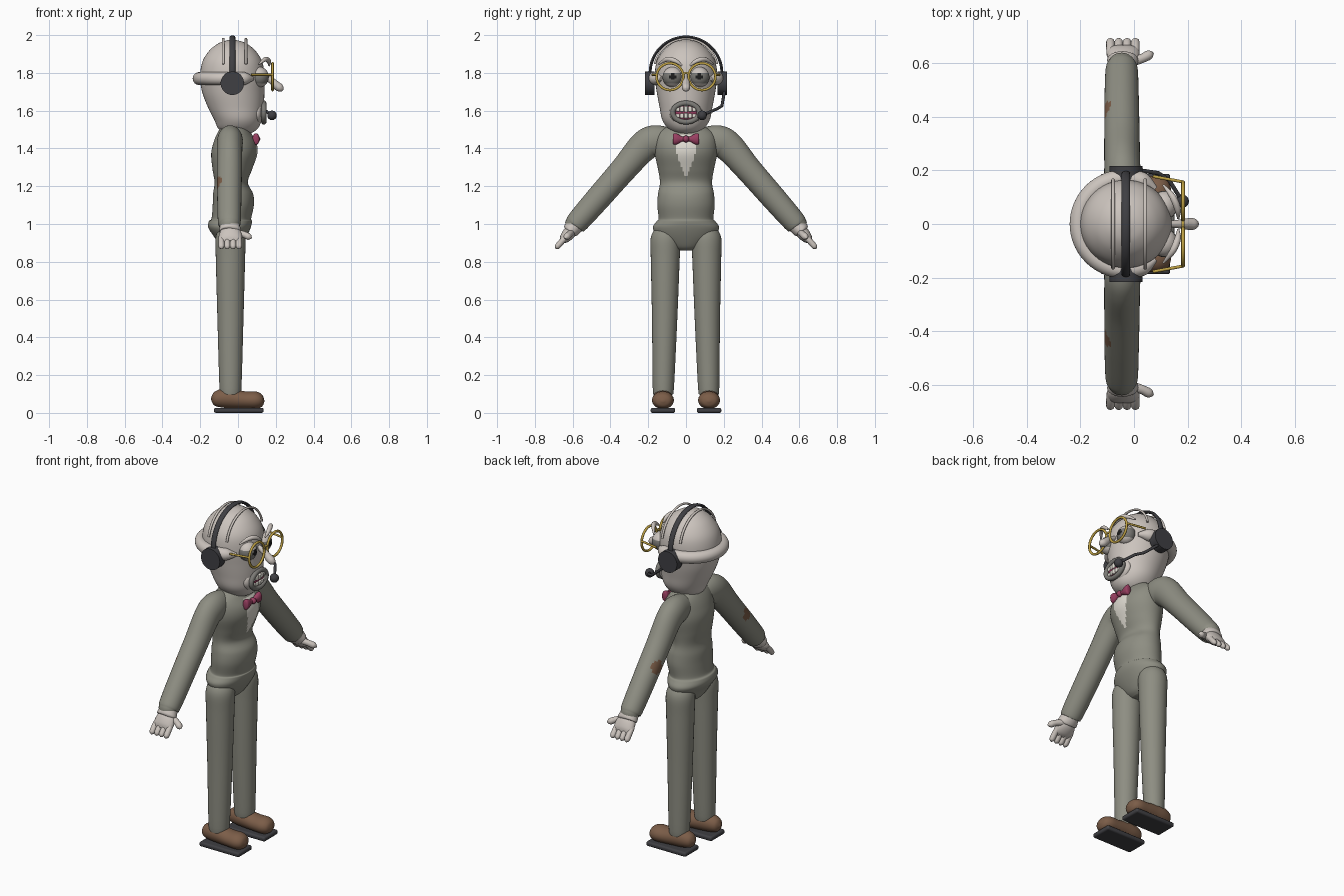
import bpy, bmesh
from math import sin, cos, pi, radians
from mathutils import Vector

cube = bpy.data.objects.get("Cube")
if cube:
    bpy.data.objects.remove(cube, do_unlink=True)


def material(name, r, g, b):
    m = bpy.data.materials.new(name)
    m.use_nodes = True
    m.diffuse_color = (r, g, b, 1)
    bsdf = next(n for n in m.node_tree.nodes if n.type == 'BSDF_PRINCIPLED')
    bsdf.inputs["Base Color"].default_value = (r, g, b, 1)
    bsdf.inputs["Roughness"].default_value = 0.7
    return m


SKIN = material("pale skin", .60, .55, .51)
SUIT = material("grey green suit", .27, .27, .225)
LEATHER = material("brown leather", .20, .11, .065)
DARK = material("charcoal plastic", .05, .05, .056)
GOLD = material("gold metal", .52, .36, .06)
PINK = material("dusky pink", .32, .05, .12)
IVORY = material("ivory", .75, .72, .65)
GREY = material("lip grey", .20, .195, .18)
BLACK = material("black", .012, .012, .012)
X, Y, Z = Vector((1, 0, 0)), Vector((0, 1, 0)), Vector((0, 0, 1))


def finish(name, mats, rule=None, angle=50):
    ob = bpy.context.object
    ob.name = ob.data.name = name
    for m in mats if isinstance(mats, (list, tuple)) else [mats]:
        ob.data.materials.append(m)
    if rule:
        for p in ob.data.polygons:
            p.material_index = rule(p.center, p.normal)
    bpy.ops.object.shade_smooth_by_angle(angle=radians(angle))
    return ob


def spline(rows, steps):
    """Smooth interpolation through rows of numbers."""
    out = []
    for i in range(len(rows) - 1):
        a, b, c, d = (rows[min(max(i + k, 0), len(rows) - 1)] for k in (-1, 0, 1, 2))
        for s in range(steps):
            t = s / steps
            out.append([(2 * q + (r - p) * t + (2 * p - 5 * q + 4 * r - w) * t * t
                         + (3 * q - p - 3 * r + w) * t ** 3) / 2 if steps > 1 else q
                        for p, q, r, w in zip(a, b, c, d)])
    return out + [list(rows[-1])]


def sweep(name, rows, mats, up=X, axis=None, sides=24, steps=6, rule=None, closed=False):
    """Elliptical section along rows of x, y, z, radius along up, radius across."""
    rows = spline(rows, steps)
    pts = [Vector(r[:3]) for r in rows]
    n = len(pts)
    bm = bmesh.new()
    rings = []
    for i, r in enumerate(rows):
        lo, hi = ((i - 1) % n, (i + 1) % n) if closed else (max(i - 1, 0), min(i + 1, n - 1))
        t = axis or (pts[hi] - pts[lo]).normalized()
        u = (up - t * up.dot(t)).normalized()
        v = t.cross(u)
        ru, rv = max(r[3], .001), max(r[4], .001)
        rings.append([bm.verts.new(pts[i] + u * ru * cos(2 * pi * k / sides)
                                   + v * rv * sin(2 * pi * k / sides)) for k in range(sides)])
    for i in range(n if closed else n - 1):
        a, b = rings[i], rings[(i + 1) % n]
        for k in range(sides):
            j = (k + 1) % sides
            bm.faces.new((a[k], a[j], b[j], b[k]))
    if not closed:
        bm.faces.new(rings[0])
        bm.faces.new(rings[-1])
    bmesh.ops.recalc_face_normals(bm, faces=bm.faces)
    me = bpy.data.meshes.new(name)
    bm.to_mesh(me)
    bm.free()
    ob = bpy.data.objects.new(name, me)
    bpy.context.collection.objects.link(ob)
    bpy.ops.object.select_all(action='DESELECT')
    ob.select_set(True)
    bpy.context.view_layer.objects.active = ob
    return finish(name, mats, rule)


def ball(name, loc, size, mats, rule=None):
    bpy.ops.mesh.primitive_uv_sphere_add(segments=32, ring_count=24, location=loc)
    bpy.context.object.scale = size
    return finish(name, mats, rule)


def block(name, loc, size, mat, bevel):
    bpy.ops.mesh.primitive_cube_add(size=1, location=loc)
    ob = bpy.context.object
    ob.scale = size
    bpy.ops.object.transform_apply(location=False, rotation=False, scale=True)
    mod = ob.modifiers.new("bevel", 'BEVEL')
    mod.width, mod.segments = bevel, 3
    return finish(name, mat)


def loop(name, x, y, z, ry, rz, thick, mat):
    rows = [(x, y + ry * cos(a), z + rz * sin(a), thick, thick)
            for a in (2 * pi * k / 40 for k in range(40))]
    sweep(name, rows, mat, sides=10, steps=1, closed=True)


def arch(name, x, z, radius, start, ru, rv, mat):
    angles = [radians(start + (180 - 2 * start) * k / 36) for k in range(37)]
    sweep(name, [(x, radius * cos(a), z + radius * sin(a), ru, rv) for a in angles],
          mat, sides=10, steps=1)


# Jacket and hips, with an open shirt front
def shirt(c, n):
    width = .006 + .045 * min(1, max(0, (c.z - 1.255) / .12))
    return int(c.x > 0 and 1.255 < c.z < 1.47 and abs(c.y) < width)


body = [(.86, -.04, .03, .05), (.88, -.04, .055, .09), (.93, -.04, .085, .15),
        (.98, -.045, .112, .175), (1.015, -.04, .114, .155), (1.03, -.035, .105, .145),
        (1.10, -.025, .109, .152), (1.16, -.026, .106, .148), (1.22, -.036, .088, .138),
        (1.29, -.03, .105, .148), (1.37, -.02, .122, .165), (1.43, -.016, .114, .165),
        (1.48, -.02, .09, .15), (1.515, -.02, .065, .10), (1.53, -.02, .03, .06)]
sweep("jacket", [(x, 0, z, rx, ry) for z, x, rx, ry in body], [SUIT, IVORY],
      axis=Z, sides=96, rule=shirt)

# Bow tie
bow = [(.07, .012, .022), (.064, .018, .03), (.045, .018, .027), (.018, .012, .013)]
bow += [(-y, a, b) for y, a, b in reversed(bow)]
sweep("bow_tie", [(.095, y, 1.45, a, b) for y, a, b in bow], PINK, axis=Y)
ball("bow_knot", (.098, 0, 1.45), (.02, .017, .018), PINK)

# Head and nose
head = [(1.465, .0, .04, .04), (1.50, .0, .10, .09), (1.55, .0, .125, .125),
        (1.62, -.012, .148, .14), (1.70, -.025, .165, .155), (1.78, -.03, .171, .165),
        (1.86, -.03, .158, .155), (1.92, -.03, .12, .118), (1.957, -.03, .072, .072),
        (1.972, -.03, .028, .028), (1.975, -.03, .002, .002)]
sweep("head", [(x, 0, z, a, b) for z, x, a, b in head], SKIN, axis=Z, sides=48)
nose = [(.13, 1.785, .012), (.175, 1.76, .017), (.205, 1.733, .022),
        (.223, 1.72, .021), (.236, 1.712, .012), (.24, 1.71, .001)]
sweep("nose", [(x, 0, z, r, r) for x, z, r in nose], SKIN, up=Y)

# Hair fringe around the back and loose strands over the crown
fringe = []
for k in range(31):
    a = radians(50 + 260 * k / 30)
    r = .034 * min(1, .3 + .35 * min(k, 30 - k))
    fringe.append((-.032 + .174 * cos(a), .17 * sin(a), 1.77, r, r))
sweep("hair_fringe", fringe, SKIN, up=Z, steps=2)
for x in (-.078, .042):
    arch("hair_strand", x, 1.812, .168, 12, .007, .006, SKIN)

# Mouth with two rows of teeth
ball("muzzle", (.10, 0, 1.59), (.038, .088, .066), SKIN)
ball("mouth_inside", (.118, 0, 1.59), (.026, .07, .05), PINK)
loop("lips", .137, 0, 1.59, .07, .05, .014, GREY)
for z, h in ((1.608, .032), (1.573, .028)):
    for k in range(-2, 3):
        block("tooth", (.142 - .003 * abs(k), k * .0215, z), (.016, .02, h - .004 * abs(k)),
              IVORY, .005)

# Headset
arch("headband", -.03, 1.80, .19, -5, .016, .008, DARK)
boom = [(-.01, .205, 1.71), (.09, .19, 1.625), (.13, .165, 1.61), (.18, .085, 1.575)]
sweep("microphone_boom", [(*p, .008, .008) for p in boom], DARK, up=Z, sides=10, steps=1)
ball("microphone", (.18, .085, 1.575), (.025, .025, .025), DARK)

# Spectacle bridge
sweep("spectacle_bridge", [(.183, y, z, .006, .006) for y, z in
                           ((-.02, 1.79), (0, 1.80), (.02, 1.79))], GOLD, sides=10)


def eye_paint(c, n):
    if c.z > .42 or c.z < -.6:
        return 1
    return 2 if c.x > .5 and c.y ** 2 + (c.z - .05) ** 2 < .1 else 0


# Paired parts
for s, side in ((1, "left"), (-1, "right")):
    def part(name, rows, mats, **kw):
        return sweep(side + "_" + name, [(r[0], r[1] * s, *r[2:]) for r in rows], mats, **kw)

    # Eyes, brows, spectacles and ear cups
    ball(side + "_eye", (.113, .07 * s, 1.778), (.05, .054, .054), [GREY, SKIN, BLACK], eye_paint)
    part("eyebrow", [(.11, .145, 1.845, .004, .004), (.145, .10, 1.872, .012, .012),
                     (.163, .055, 1.862, .012, .012), (.165, .02, 1.838, .004, .004)], SKIN)
    loop(side + "_spectacle_rim", .183, .085 * s, 1.78, .071, .071, .007, GOLD)
    part("spectacle_arm", [(.183, .157, 1.79, .006, .006), (.07, .178, 1.79, .006, .006)],
         GOLD, up=Z, sides=10, steps=1)
    bpy.ops.mesh.primitive_cylinder_add(vertices=40, radius=.062, depth=.05,
                                        location=(-.03, .192 * s, 1.745), rotation=(pi / 2, 0, 0))
    finish(side + "_ear_cup", DARK)

    # Sleeve with a leather elbow patch
    elbow = Vector((-.10, .42 * s, 1.215))
    part("arm", [(-.04, .09, 1.435, .06, .075), (-.042, .17, 1.438, .068, .084),
                 (-.044, .23, 1.405, .067, .08), (-.045, .33, 1.29, .066, .07),
                 (-.046, .47, 1.13, .064, .066), (-.046, .575, 1.01, .06, .06),
                 (-.046, .59, .992, .05, .05)], [SUIT, LEATHER], sides=48, steps=14,
         rule=lambda c, n: int((c - elbow).length < .038))

    # Hand
    part("cuff", [(-.044, .57, 1.015, .045, .045), (-.043, .592, .988, .052, .046),
                  (-.042, .612, .964, .058, .042), (-.042, .616, .959, .045, .03)], SKIN)
    part("palm", [(-.042, .595, .98, .04, .03), (-.04, .62, .95, .058, .034),
                  (-.04, .645, .922, .06, .026), (-.04, .66, .905, .05, .012)], SKIN)
    for k in range(4):
        x = -.088 + .031 * k
        part("finger", [(x, .63, .935, .014, .014), (x, .66, .905, .016, .016),
                        (x, .682, .879, .015, .014), (x, .69, .869, .002, .002)],
             SKIN, sides=12)
    part("thumb", [(-.01, .605, .955, .018, .018), (.03, .618, .945, .017, .017),
                   (.058, .632, .932, .017, .017), (.073, .638, .925, .002, .002)],
         SKIN, up=Z, sides=16)

    # Trouser leg
    part("leg", [(-.04, .10, .99, .05, .05), (-.04, .108, .93, .078, .078),
                 (-.04, .11, .80, .077, .076), (-.04, .113, .50, .069, .067),
                 (-.04, .12, .13, .058, .056), (-.04, .12, .115, .05, .048)],
         SUIT, axis=Z, sides=32)

    # Shoe and sole
    shoe = [(-.142, .075, .006, .006), (-.125, .075, .036, .036), (-.08, .078, .05, .05),
            (-.02, .074, .05, .053), (.04, .068, .046, .056), (.095, .067, .046, .057),
            (.127, .065, .032, .04), (.139, .063, .006, .008)]
    part("shoe", [(x, .122, z, a, b) for x, z, a, b in shoe], LEATHER, up=Z, axis=X, sides=32)
    block(side + "_sole", (.004, .122 * s, .0135), (.262, .13, .027), DARK, .01)
